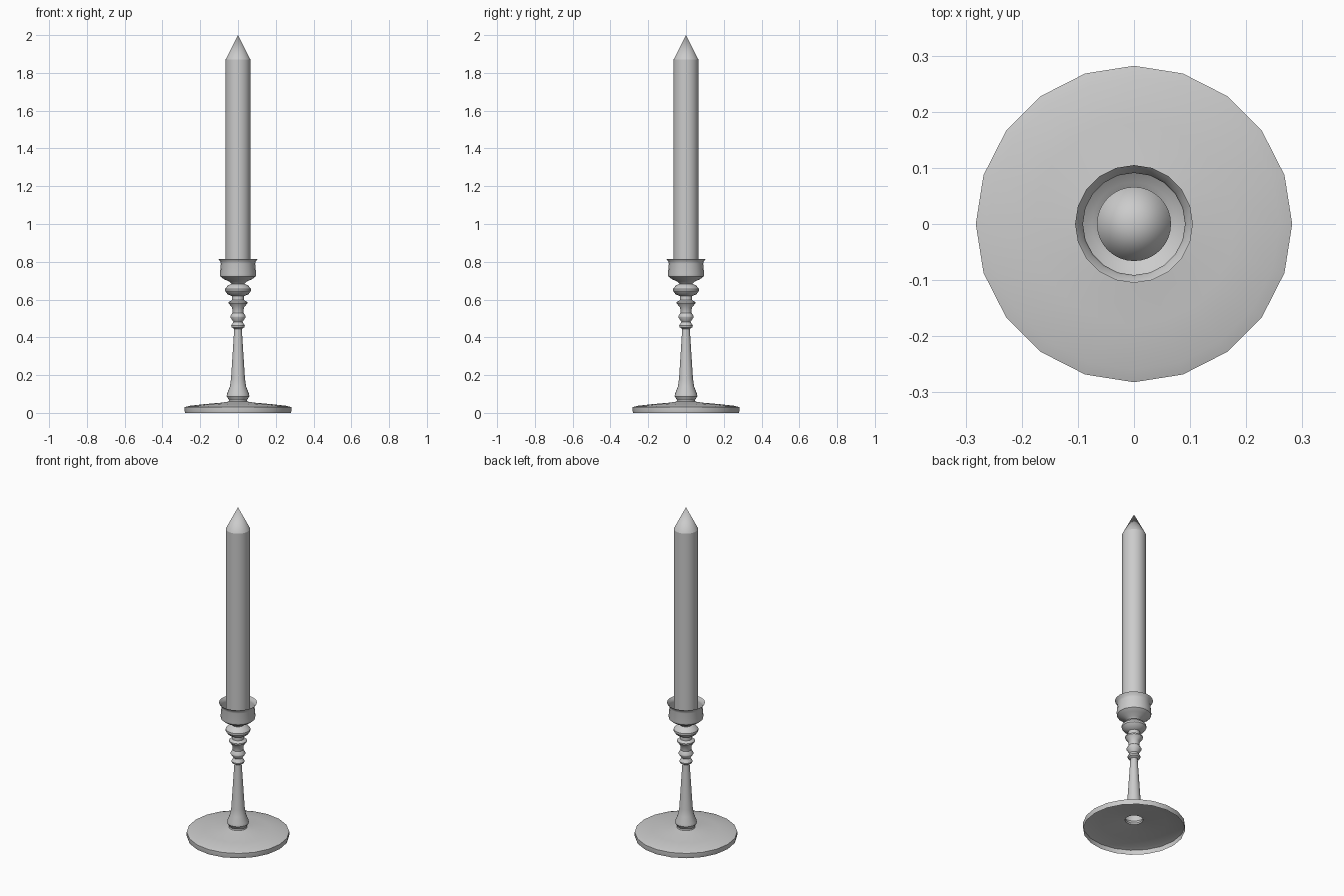
import bpy, bmesh
from math import sin, cos, pi

if "Cube" in bpy.data.objects:
    bpy.data.objects.remove(bpy.data.objects["Cube"])


def lathe(name, profile, sides, angle=35):
    """Revolve (radius, height) points about z; zero radius gives a pole."""
    bm = bmesh.new()
    rings = []
    for r, z in profile:
        n = 1 if r == 0 else sides
        rings.append([bm.verts.new((r * cos(2 * pi * i / sides), r * sin(2 * pi * i / sides), z))
                      for i in range(n)])
    for a, b in zip(rings, rings[1:]):
        for i in range(sides):
            j = (i + 1) % sides
            quad = [a[i % len(a)], a[j % len(a)], b[j % len(b)], b[i % len(b)]]
            bm.faces.new(list(dict.fromkeys(quad)))
    mesh = bpy.data.meshes.new(name)
    bm.to_mesh(mesh)
    bm.free()
    obj = bpy.data.objects.new(name, mesh)
    bpy.context.collection.objects.link(obj)
    bpy.ops.object.select_all(action='DESELECT')
    obj.select_set(True)
    bpy.context.view_layer.objects.active = obj
    bpy.ops.object.shade_smooth_by_angle(angle=angle * pi / 180)
    return obj


# Turned holder: thin shell, open underneath and at the cup
foot = [(0.28, 0), (0.282, 0.008), (0.282, 0.03), (0.26, 0.037), (0.18, 0.046), (0.09, 0.054), (0.05, 0.06)]
stem = [(0.048, 0.068), (0.06, 0.088), (0.058, 0.102), (0.043, 0.14), (0.037, 0.18), (0.02, 0.445)]
beads = [(0.034, 0.453), (0.036, 0.462), (0.024, 0.482), (0.041, 0.507), (0.041, 0.512),
         (0.029, 0.53), (0.031, 0.557), (0.049, 0.58), (0.049, 0.587), (0.032, 0.597), (0.032, 0.618),
         (0.055, 0.628), (0.068, 0.645), (0.068, 0.657), (0.055, 0.673), (0.035, 0.683)]
cup = [(0.045, 0.695), (0.075, 0.708), (0.094, 0.723), (0.096, 0.735), (0.091, 0.79), (0.094, 0.802), (0.105, 0.816)]
lathe("candle_holder", foot + stem + beads + cup, 20)

# Candle with pointed tip
lathe("candle", [(0, 0.705), (0.066, 0.705), (0.066, 1.87), (0, 2.0)], 32, 25)
